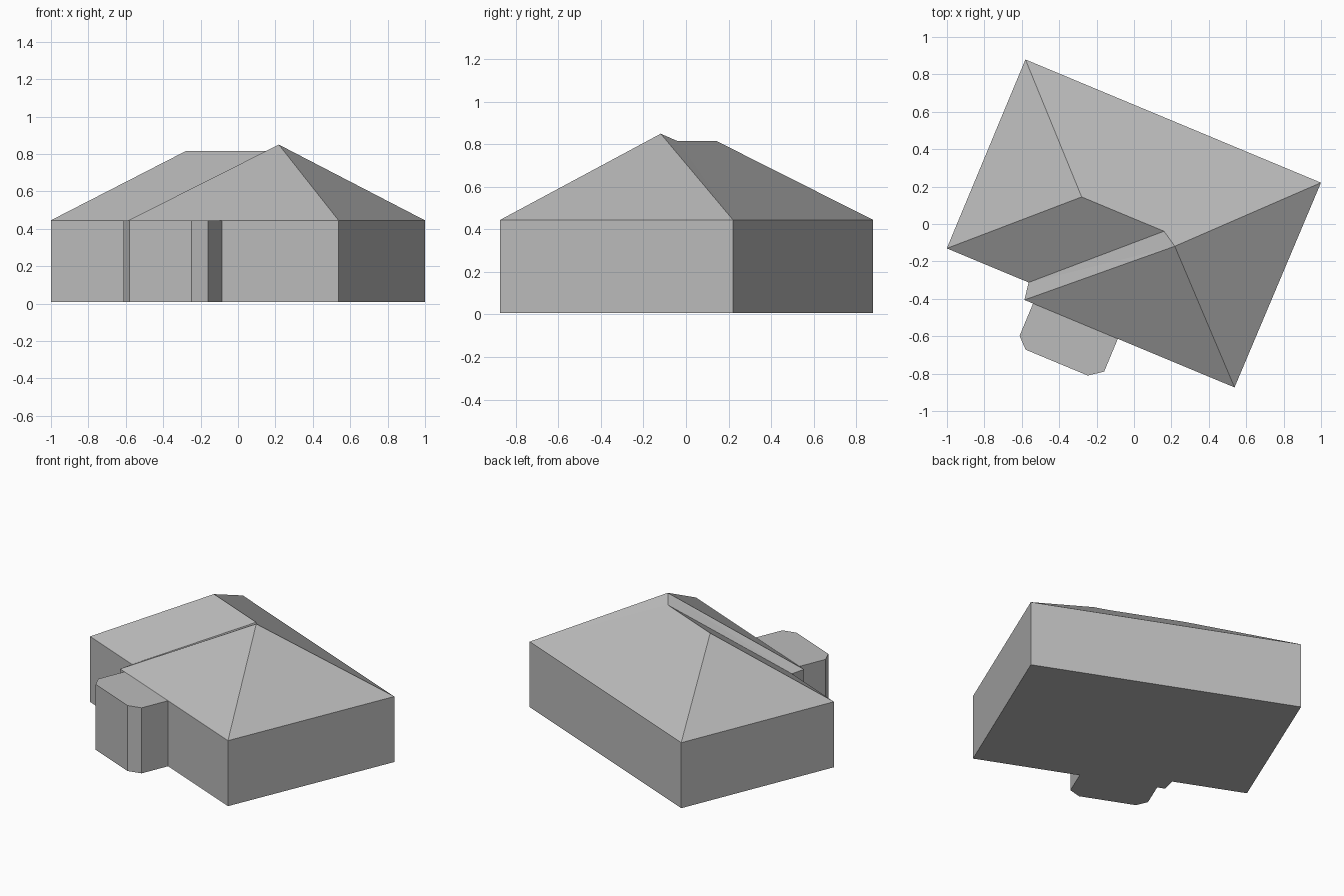
import bpy
import bmesh
import math

cube = bpy.data.objects.get("Cube")
if cube:
    bpy.data.objects.remove(cube, do_unlink=True)

BASE, EAVE = 0.008, 0.445
TURN = math.radians(-22.6)   # the house stands at an angle to the axes

grey = bpy.data.materials.new("plain grey")
grey.use_nodes = True
COLOUR = (0.5, 0.5, 0.5, 1)
grey.diffuse_color = COLOUR
grey.node_tree.nodes["Principled BSDF"].inputs["Base Color"].default_value = COLOUR


def finish(name, bm):
    mesh = bpy.data.meshes.new(name)
    bm.to_mesh(mesh)
    bm.free()
    mesh.materials.append(grey)
    obj = bpy.data.objects.new(name, mesh)
    obj.rotation_euler.z = TURN
    bpy.context.collection.objects.link(obj)
    return obj


def block(name, outline, capped, open_side=None):
    """Upright walls on an anticlockwise outline, with a floor."""
    bm = bmesh.new()
    low = [bm.verts.new((x, y, BASE)) for x, y in outline]
    high = [bm.verts.new((x, y, EAVE)) for x, y in outline]
    n = len(outline)
    for i in range(n):
        j = (i + 1) % n
        if i != open_side:
            bm.faces.new((low[i], low[j], high[j], high[i]))
    bm.faces.new(low[::-1])
    if capped:
        bm.faces.new(high)
    return finish(name, bm)


# Main walls, with a small step in the front
plan = {
    "back_right": (-0.874, 0.589),
    "front_right": (-0.874, -0.505),
    "step_inner": (-0.40, -0.505),
    "step_outer": (-0.385, -0.60),
    "front_left": (0.832, -0.60),
    "back_left": (0.838, 0.588),
}
block("house_walls", list(plan.values()), capped=False)

# Hipped roof: a low ridge running into a taller peak
points = {name: (x, y, EAVE) for name, (x, y) in plan.items()}
points["ridge_end"] = (-0.314, 0.026, 0.815)
points["valley_top"] = (0.163, 0.026, 0.815)
points["peak"] = (0.247, -0.026, 0.85)
bm = bmesh.new()
v = {name: bm.verts.new(co) for name, co in points.items()}
for names in (
    ("back_right", "front_right", "ridge_end"),
    ("front_right", "step_inner", "valley_top", "ridge_end"),
    ("step_inner", "step_outer", "peak", "valley_top"),
    ("step_outer", "front_left", "peak"),
    ("front_left", "back_left", "peak"),
    ("back_left", "back_right", "ridge_end", "valley_top", "peak"),
):
    bm.faces.new([v[n] for n in names])
# Split the slopes into flat triangles
bmesh.ops.triangulate(bm, faces=bm.faces[:])
finish("hipped_roof", bm)

# Flat-topped bay with cut corners, open where it meets the wall
bay = [(-0.335, -0.60), (-0.335, -0.787), (-0.277, -0.843),
       (0.083, -0.843), (0.156, -0.79), (0.156, -0.60)]
block("front_bay", bay, capped=True, open_side=len(bay) - 1)
